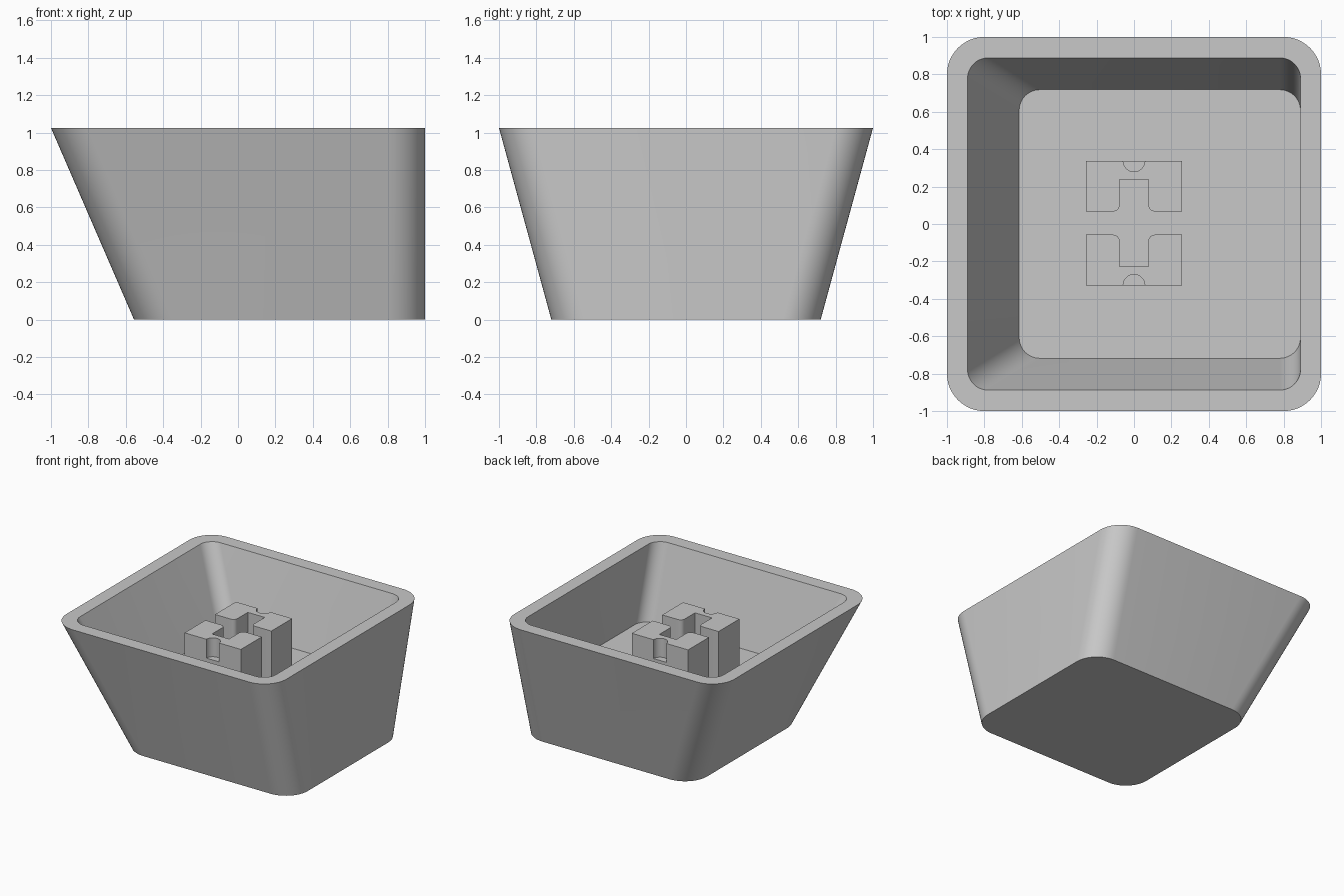
import bpy, bmesh
from math import cos, sin, radians

cube = bpy.data.objects.get("Cube")
if cube:
    bpy.data.objects.remove(cube, do_unlink=True)

grey = bpy.data.materials.new("light grey plastic")
grey.use_nodes = True
COLOUR = (0.58, 0.58, 0.58, 1)
grey.diffuse_color = COLOUR
grey.node_tree.nodes["Principled BSDF"].inputs["Base Color"].default_value = COLOUR

HEIGHT, FLOOR, STEM_TOP, GROOVE_DEPTH = 1.025, 0.43, 0.89, 0.155


def arc(cx, cy, r, start, end, n):
    """Points along an arc, angles in degrees."""
    angles = [radians(start + (end - start) * i / n) for i in range(n + 1)]
    return [(cx + r * cos(a), cy + r * sin(a)) for a in angles]


def rounded_rect(x0, x1, half_y, r, z):
    points = []
    corners = [(x1 - r, half_y - r), (x0 + r, half_y - r),
               (x0 + r, r - half_y), (x1 - r, r - half_y)]
    for i, (cx, cy) in enumerate(corners):
        points += arc(cx, cy, r, 90 * i, 90 * i + 90, 12)
    return [(x, y, z) for x, y in points]


def loft(name, loops):
    """Skin matching loops in order and cap both ends."""
    bm = bmesh.new()
    rings = [[bm.verts.new(p) for p in loop] for loop in loops]
    count = len(rings[0])
    for a, b in zip(rings, rings[1:]):
        for i in range(count):
            j = (i + 1) % count
            bm.faces.new((a[i], a[j], b[j], b[i]))
    bm.faces.new(rings[0])
    bm.faces.new(rings[-1])
    bmesh.ops.remove_doubles(bm, verts=bm.verts, dist=0.0001)
    bmesh.ops.recalc_face_normals(bm, faces=bm.faces)
    mesh = bpy.data.meshes.new(name)
    bm.to_mesh(mesh)
    bm.free()
    mesh.materials.append(grey)
    obj = bpy.data.objects.new(name, mesh)
    bpy.context.collection.objects.link(obj)
    bpy.ops.object.select_all(action='DESELECT')
    obj.select_set(True)
    bpy.context.view_layer.objects.active = obj
    bpy.ops.object.shade_smooth_by_angle(angle=radians(30))


# Hollow tapered shell: outside, rim, inside walls and floor
loft("shell", [
    rounded_rect(-0.556, 1, 0.72, 0.2, 0),
    rounded_rect(-1, 1, 1, 0.2, HEIGHT),
    rounded_rect(-0.89, 0.89, 0.888, 0.11, HEIGHT),
    rounded_rect(-0.614, 0.89, 0.718, 0.11, FLOOR),
])


# U-shaped stem halves, each with a short round groove in its outer face
def stem_half(name, side):
    outer, inner, slot_end, slot_x, half_x, fillet = 0.333, 0.062, 0.232, 0.077, 0.256, 0.035
    groove = arc(0, outer, 0.058, 180, 360, 16)
    right = [(half_x, outer), (half_x, inner)]
    right += arc(slot_x + fillet, inner + fillet, fillet, 270, 180, 6)
    right += [(slot_x, slot_end)]
    left = [(-x, y) for x, y in reversed(right)]

    def level(notch, z):
        return [(x, side * y + 0.005, z) for x, y in notch + right + left]

    flat = [(x, outer) for x, y in groove]
    shelf = STEM_TOP - GROOVE_DEPTH
    loft(name, [level(flat, FLOOR - 0.01), level(flat, shelf),
                level(groove, shelf), level(groove, STEM_TOP)])


stem_half("stem_back", 1)
stem_half("stem_front", -1)
